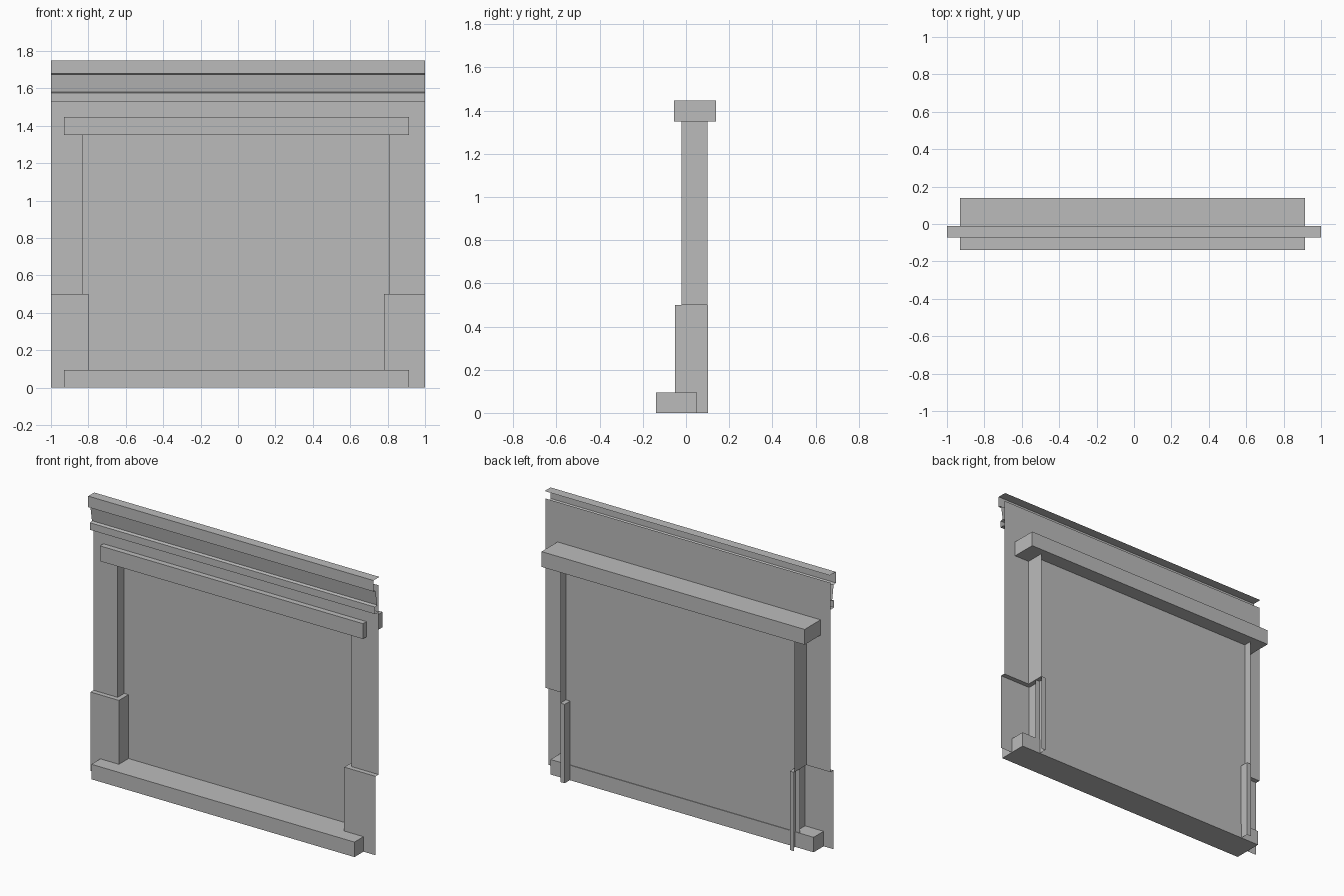
import bpy, bmesh
from mathutils import Vector

old = bpy.data.objects.get("Cube")
if old:
    bpy.data.objects.remove(old, do_unlink=True)

GREY = (0.5, 0.5, 0.5, 1)
mat = bpy.data.materials.new("plain grey")
mat.use_nodes = True
mat.diffuse_color = GREY
mat.node_tree.nodes["Principled BSDF"].inputs["Base Color"].default_value = GREY

FRONT, BACK = -0.02, 0.10      # wall face and rear edge of the reveals
PLINTH = -0.05                 # face of the thicker lower wall
MID = -0.01                    # centre line of the opening
LOW, HEAD, TOP = 0.5, 1.35, 1.70


def finish(name, bm):
    bmesh.ops.remove_doubles(bm, verts=bm.verts, dist=0.0005)
    mesh = bpy.data.meshes.new(name)
    bm.to_mesh(mesh)
    bm.free()
    mesh.materials.append(mat)
    obj = bpy.data.objects.new(name, mesh)
    bpy.context.collection.objects.link(obj)
    return obj


def sweep(bm, path, offset):
    """Thin folded sheet: a path of points swept along an offset."""
    pts = [Vector(p) for p in path]
    for a, b in zip(pts, pts[1:]):
        quad = (a, b, b + Vector(offset), a + Vector(offset))
        bm.faces.new([bm.verts.new(p) for p in quad])


def upright(bm, plan, z0, z1):
    sweep(bm, [(x, y, z0) for x, y in plan], (0, 0, z1 - z0))


def box(name, lo, hi):
    bm = bmesh.new()
    bmesh.ops.create_cube(bm, size=1)
    lo, hi = Vector(lo), Vector(hi)
    for v in bm.verts:
        v.co = (lo + hi) / 2 + v.co * (hi - lo)
    return finish(name, bm)


def inner(s, half):
    return MID + s * half


# Upper wall with folded reveals at both sides of the opening
wall = bmesh.new()
for s in (-1, 1):
    plan = [(s, FRONT), (inner(s, 0.82), FRONT), (inner(s, 0.82), BACK)]
    upright(wall, plan[::-s], LOW, HEAD)
xs = [-1, inner(-1, 0.82), inner(1, 0.82), 1]
upright(wall, [(x, FRONT) for x in xs], HEAD, TOP)
finish("wall", wall)

# Thicker lower wall wrapping the reveals, with a ledge on top
for s, side in ((-1, "right"), (1, "left")):
    bm = bmesh.new()
    face = [(s, PLINTH), (inner(s, 0.79), PLINTH),
            (inner(s, 0.79), BACK + 0.002), (inner(s, 0.82), BACK + 0.002)]
    upright(bm, face[::-s], 0, LOW)
    ledge = face + [(inner(s, 0.82), FRONT), (s, FRONT)]
    bm.faces.new([bm.verts.new((x, y, LOW)) for x, y in ledge[::-s]])
    finish(side + "_plinth", bm)

# Recessed panel filling the opening
panel = bmesh.new()
upright(panel, [(inner(-1, 0.82), 0.046), (inner(1, 0.82), 0.046)], 0.05, HEAD)
finish("recessed_panel", panel)

# Sill and lintel beams
box("sill", (-0.93, -0.14, 0), (0.915, 0.05, 0.095))
box("lintel", (-0.93, -0.055, HEAD), (0.915, 0.14, 1.447))

# Cornice moulding, an open folded profile along the top
profile = [(-0.012, 1.75), (-0.072, 1.75), (-0.072, 1.68), (-0.05, 1.675),
           (-0.035, 1.58), (-0.055, 1.575), (-0.055, 1.53), (FRONT, 1.53)]
cornice = bmesh.new()
sweep(cornice, [(-1, y, z) for y, z in profile], (2, 0, 0))
finish("cornice", cornice)
